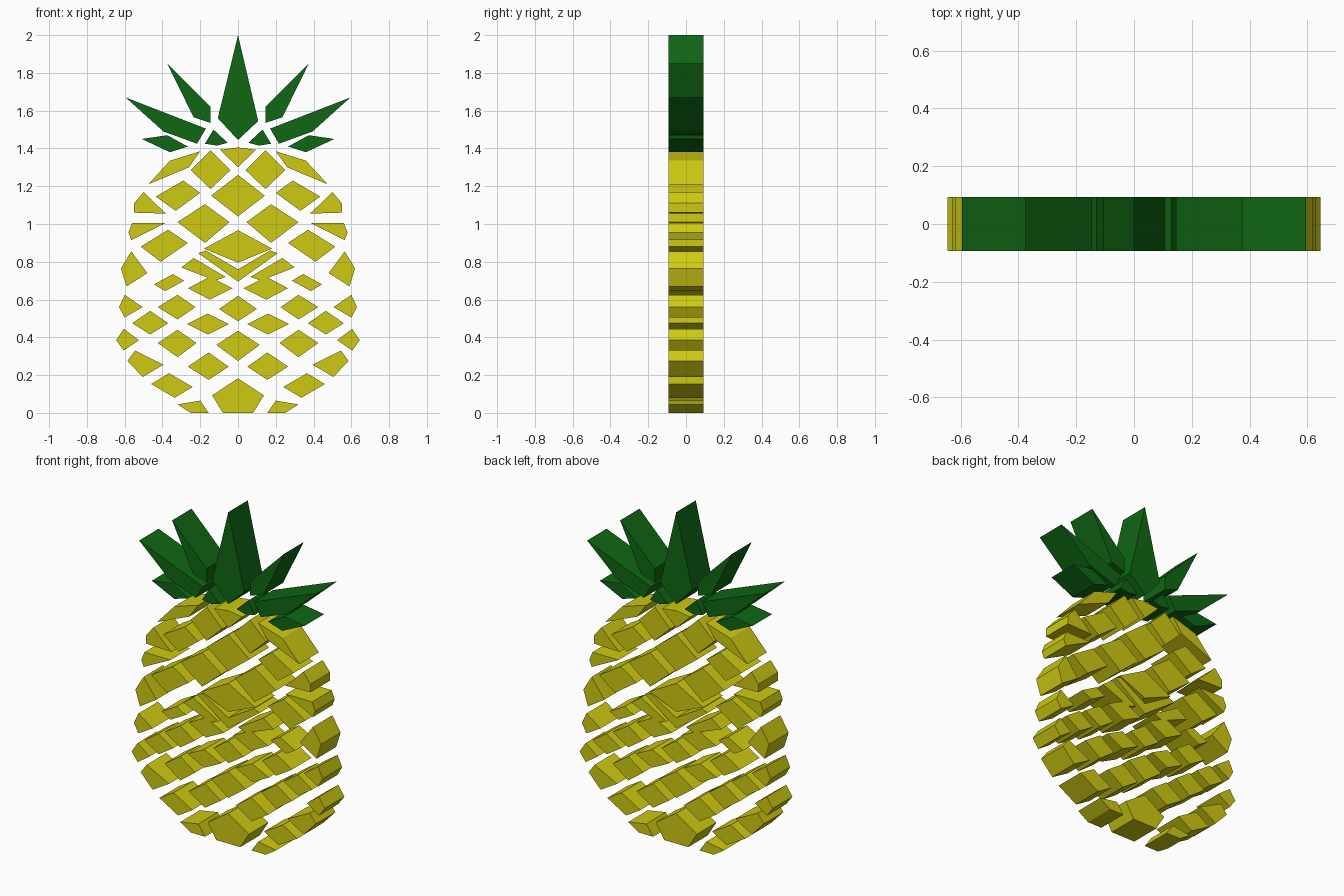
import bpy
import bmesh

DEPTH = 0.186

cube = bpy.data.objects.get("Cube")
if cube:
    bpy.data.objects.remove(cube, do_unlink=True)


def make_material(name, colour):
    material = bpy.data.materials.new(name)
    material.use_nodes = True
    material.diffuse_color = colour
    material.node_tree.nodes["Principled BSDF"].inputs["Base Color"].default_value = colour
    return material


yellow = make_material("fruit yellow", (0.62, 0.59, 0.006, 1))
green = make_material("leaf green", (0.005, 0.135, 0.007, 1))


def slab(name, outline, material):
    """Extrude an (x, z) outline through the full depth."""
    bm = bmesh.new()
    face = bm.faces.new([bm.verts.new((x, -DEPTH / 2, z)) for x, z in outline])
    extruded = bmesh.ops.extrude_face_region(bm, geom=[face])["geom"]
    back = [v for v in extruded if isinstance(v, bmesh.types.BMVert)]
    bmesh.ops.translate(bm, verts=back, vec=(0, DEPTH, 0))
    # extrusion of a lone face keeps the front face, so only normals need fixing
    bmesh.ops.recalc_face_normals(bm, faces=bm.faces)
    mesh = bpy.data.meshes.new(name)
    bm.to_mesh(mesh)
    bm.free()
    mesh.materials.append(material)
    obj = bpy.data.objects.new(name, mesh)
    bpy.context.collection.objects.link(obj)


def pair(name, outline, material):
    """Build a left slab and its mirrored right twin."""
    for side, sign in (("left", 1), ("right", -1)):
        slab(f"{side}_{name}", [(sign * x, z) for x, z in outline], material)


def tile_pair(name, inner, middle, outer, top, centre, bottom, lean=0.0):
    """Diamond tile on both sides; lean tilts it around the fruit."""
    pair(name, [(inner, centre + lean / 2), (middle - lean, top),
                (outer, centre - lean / 2), (middle + lean, bottom)], yellow)


def centre_tile(name, half, top, centre, bottom):
    slab(name, [(-half, centre), (0, top), (half, centre), (0, bottom)], yellow)


# Centre column of the fruit
slab("crown_cap_tile", [(-.095, 1.393), (0, 1.405), (.095, 1.393), (0, 1.3)], yellow)
centre_tile("upper_centre_tile", .142, 1.26, 1.15, 1.04)
centre_tile("middle_centre_tile", .18, .967, .87, .795)
slab("chevron_tile", [(-.21, .845), (-.17, .86), (0, .76), (.17, .86),
                      (.21, .845), (0, .695)], yellow)
centre_tile("lower_centre_tile", .1, .62, .55, .485)
centre_tile("low_centre_tile", .115, .435, .36, .275)
slab("base_centre_tile", [(-.137, .093), (0, .183), (.137, .093),
                          (.08, 0), (-.08, 0)], yellow)

# Inner diamonds either side of the centre
tile_pair("shoulder_inner_tile", .04, .145, .25, 1.39, 1.285, 1.185)
tile_pair("upper_inner_tile", .045, .175, .32, 1.105, 1.01, .9)
tile_pair("middle_inner_tile", .03, .15, .265, .72, .66, .6)
tile_pair("lower_inner_tile", .05, .16, .27, .525, .47, .415)
tile_pair("base_inner_tile", .05, .155, .265, .32, .245, .175)

# Outer diamonds
tile_pair("shoulder_outer_tile", .2, .31, .435, 1.23, 1.155, 1.07, .02)
tile_pair("upper_outer_tile", .265, .39, .515, .97, .89, .8, .02)
tile_pair("middle_outer_tile", .285, .365, .445, .735, .69, .645, .02)
tile_pair("waist_outer_tile", .225, .32, .425, .625, .56, .495)
tile_pair("lower_outer_tile", .37, .465, .56, .54, .475, .415)
tile_pair("low_outer_tile", .22, .32, .425, .44, .37, .295)
tile_pair("base_outer_tile", .395, .525, .585, .33, .265, .19, -.02)
tile_pair("foot_outer_tile", .24, .35, .46, .21, .145, .08, -.015)

# Rim tiles that follow the silhouette
tile_pair("waist_rim_tile", .505, .6, .63, .625, .56, .505)
tile_pair("low_rim_tile", .525, .605, .645, .445, .385, .33)
pair("shoulder_rim_tile", [(.2, 1.385), (.36, 1.335), (.475, 1.21), (.26, 1.3)], yellow)
pair("upper_rim_tile", [(.55, 1.06), (.55, 1.11), (.5, 1.17), (.44, 1.11), (.38, 1.055)], yellow)
pair("middle_rim_sliver", [(.58, .955), (.56, 1.005), (.385, 1.005), (.565, .915)], yellow)
pair("middle_rim_tile", [(.62, .765), (.565, .855), (.48, .74), (.59, .67)], yellow)
pair("chevron_side_tile", [(.065, .72), (.235, .82), (.3, .77), (.12, .7)], yellow)
pair("foot_rim_tile", [(.155, 0), (.2, .065), (.32, .045), (.25, 0)], yellow)

# Crown of leaves
slab("centre_leaf", [(0, 2), (.107, 1.545), (0, 1.445), (-.107, 1.56)], green)
pair("tall_leaf", [(.375, 1.85), (.145, 1.62), (.145, 1.535), (.235, 1.565)], green)
pair("long_leaf", [(.595, 1.67), (.17, 1.505), (.217, 1.425), (.395, 1.49)], green)
pair("low_leaf", [(.51, 1.45), (.375, 1.47), (.265, 1.41), (.36, 1.38)], green)
pair("small_leaf", [(.175, 1.425), (.13, 1.5), (.055, 1.43), (.11, 1.415)], green)
